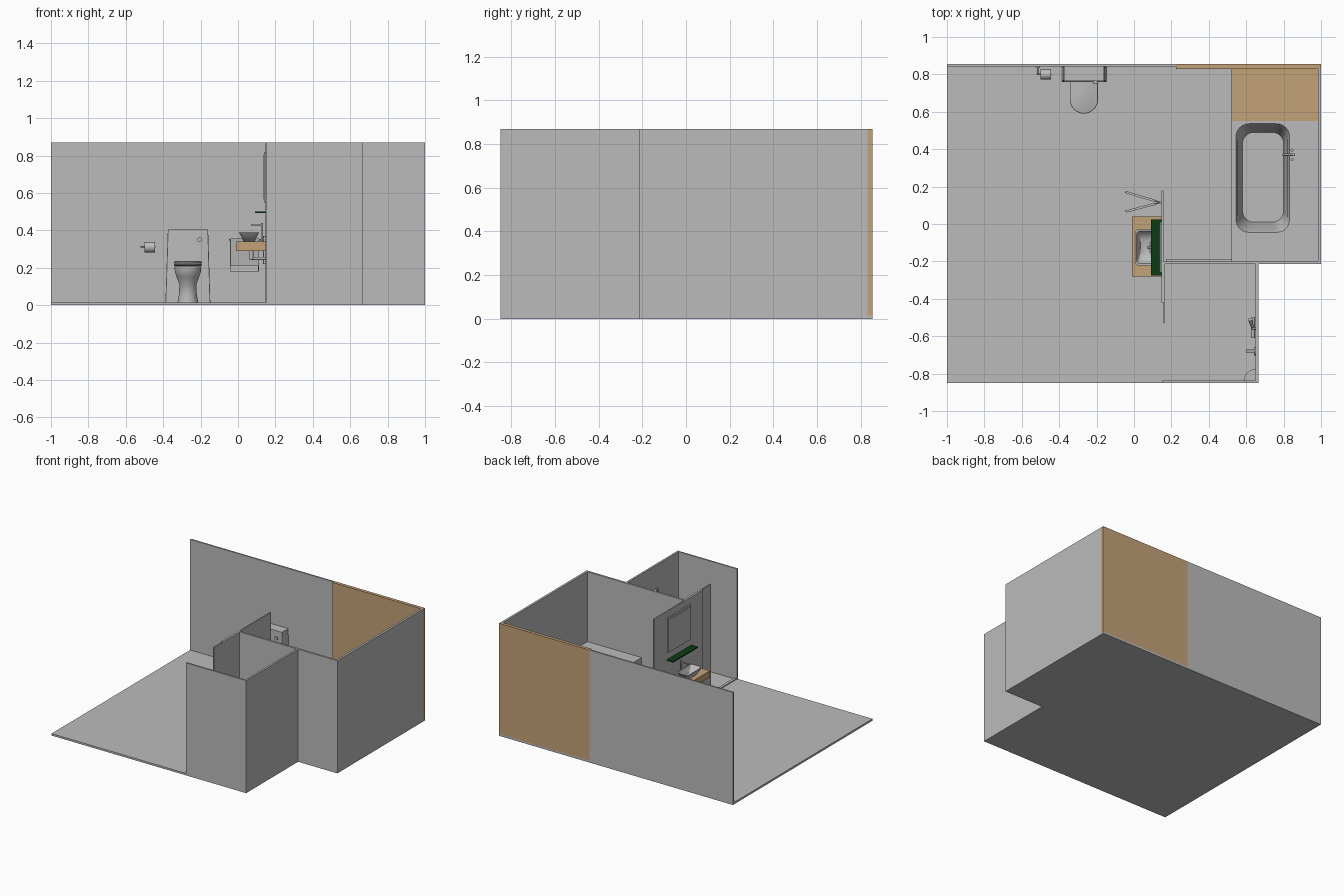
import bpy, bmesh, math
from mathutils import Vector

if "Cube" in bpy.data.objects:
    bpy.data.objects.remove(bpy.data.objects["Cube"])

def material(name, c):
    m = bpy.data.materials.new(name)
    m.diffuse_color = (*c, 1)
    m.use_nodes = True
    m.node_tree.nodes["Principled BSDF"].inputs["Base Color"].default_value = m.diffuse_color
    return m

GREY = material("plain grey", (0.5, 0.5, 0.5))
WOOD = material("light wood", (0.55, 0.36, 0.19))
GREEN = material("dark green", (0.003, 0.046, 0.006))

def finish(name, bm, mat, smooth=False):
    bmesh.ops.recalc_face_normals(bm, faces=bm.faces)
    me = bpy.data.meshes.new(name)
    bm.to_mesh(me)
    bm.free()
    me.materials.append(mat)
    ob = bpy.data.objects.new(name, me)
    bpy.context.collection.objects.link(ob)
    if smooth:
        bpy.context.view_layer.objects.active = ob
        ob.select_set(True)
        bpy.ops.object.shade_smooth_by_angle(angle=math.radians(40))
        ob.select_set(False)
    return ob

def box(name, x0, x1, y0, y1, z0, z1, mat=GREY):
    bm = bmesh.new()
    bmesh.ops.create_cube(bm, size=1)
    for v in bm.verts:
        v.co = ((x0 + x1) / 2 + v.co.x * (x1 - x0), (y0 + y1) / 2 + v.co.y * (y1 - y0),
                (z0 + z1) / 2 + v.co.z * (z1 - z0))
    return finish(name, bm, mat)

def rod(name, a, b, r, r2=None, n=16, mat=GREY):
    a, b = Vector(a), Vector(b)
    bm = bmesh.new()
    bmesh.ops.create_cone(bm, cap_ends=True, segments=n, radius1=r,
                          radius2=r if r2 is None else r2, depth=(b - a).length)
    q = (b - a).to_track_quat('Z', 'Y')
    for v in bm.verts:
        v.co = q @ v.co + (a + b) / 2
    return finish(name, bm, mat, True)

def rounded(x0, x1, y0, y1, r, z, n=6):
    """Loop of a rounded rectangle at height z."""
    pts = []
    for cx, cy, a in ((x1 - r, y1 - r, 0), (x0 + r, y1 - r, 90), (x0 + r, y0 + r, 180), (x1 - r, y0 + r, 270)):
        for i in range(n + 1):
            t = math.radians(a + 90 * i / n)
            pts.append((cx + r * math.cos(t), cy + r * math.sin(t), z))
    return pts

def loft(name, loops, mat=GREY, first=True, last=True):
    bm = bmesh.new()
    rings = [[bm.verts.new(p) for p in l] for l in loops]
    for a, b in zip(rings, rings[1:]):
        for i in range(len(a)):
            j = (i + 1) % len(a)
            bm.faces.new((a[i], a[j], b[j], b[i]))
    if first:
        bm.faces.new(rings[0])
    if last:
        bm.faces.new(rings[-1])
    return finish(name, bm, mat, True)

# Stepped floor slab
H, F = 0.87, 0.015
bm = bmesh.new()
outline = [(-1, -.85), (.665, -.85), (.665, -.215), (1, -.215), (1, .855), (-1, .855)]
f = bm.faces.new([bm.verts.new((x, y, 0)) for x, y in outline])
top = bmesh.ops.extrude_face_region(bm, geom=[f])["geom"]
for v in top:
    if isinstance(v, bmesh.types.BMVert):
        v.co.z = F
finish("floor", bm, GREY)

# Walls
box("back_wall", -1, .225, .843, .855, F, H)
box("wood_back_wall", .225, 1, .83, .855, F, H, WOOD)
box("right_wall", .983, 1, -.215, .83, F, H)
box("shower_back_wall", .15, 1, -.215, -.2, F, H)
box("shower_right_wall", .65, .665, -.85, -.215, F, H)
box("shower_front_wall", .15, .65, -.85, -.838, F, H)
box("vanity_partition", .148, .158, -.42, .18, F, H)
box("shower_panel", .158, .165, -.53, -.2, F, H)
box("shower_threshold", .155, .175, -.838, -.215, F, .022)
box("skirting", .17, .52, -.2, -.19, F, .035)

# Bath set in a raised surround, with wood bench behind
D = .33
loft("bathtub", [rounded(.52, .855, -.065, .55, .0005, F), rounded(.52, .855, -.065, .55, .0005, D),
                 rounded(.545, .832, -.045, .536, .07, D), rounded(.555, .822, -.03, .52, .07, D - .03),
                 rounded(.58, .8, .01, .49, .06, .14)], first=False)
box("bath_end_deck", .52, .983, -.2, -.065, F, D)
box("bath_side_ledge", .855, .983, -.065, .55, F, D)
box("wood_bench", .52, .983, .55, .83, F, D, WOOD)
rod("bath_spout", (.86, .37, D + .035), (.795, .37, D + .035), .006)
rod("bath_spout_post", (.855, .37, D), (.855, .37, D + .04), .007)
for s in (-1, 1):
    rod("bath_tap", (.845, .37 + s * .025, D), (.845, .37 + s * .025, D + .025), .008)

# Vanity counter, basin, shelf and mirror
box("counter", -.01, .148, -.28, .04, .29, .34, WOOD)
loft("basin", [rounded(.03, .09, -.17, -.08, .015, .34), rounded(.018, .1, -.205, -.045, .018, .365),
               rounded(.006, .112, -.222, -.028, .02, .388), rounded(.014, .104, -.212, -.038, .017, .388),
               rounded(.024, .094, -.195, -.055, .015, .362), rounded(.034, .086, -.165, -.085, .012, .347)])
rod("basin_tap_post", (.128, -.125, .34), (.128, -.125, .44), .006)
rod("basin_tap_spout", (.132, -.125, .43), (.07, -.125, .43), .005)
rod("basin_drain", (.07, -.125, .29), (.07, -.125, .245), .012)
rod("basin_drain_pipe", (.07, -.125, .25), (.148, -.125, .25), .008)
box("shelf", .09, .146, -.275, .025, .492, .5, GREEN)
box("mirror_frame", .14, .148, -.26, .012, .55, .82)
box("mirror_glass", .137, .14, -.245, -.003, .565, .805)

# Swing towel rail with two hanging towels
def towel(name, a, b, z0, z1, t):
    d = Vector((b[0] - a[0], b[1] - a[1]))
    n = Vector((-d.y, d.x)).normalized() * t
    base = [(a[0] + n.x, a[1] + n.y), (b[0] + n.x, b[1] + n.y), (b[0] - n.x, b[1] - n.y), (a[0] - n.x, a[1] - n.y)]
    loft(name, [[(x, y, z) for x, y in base] for z in (z0, z1)])

rod("towel_pivot", (.142, .115, .22), (.142, .115, .37), .007)
for y, z in ((.17, .18), (.067, .21)):
    rod("towel_bar", (.142, .115, .35), (-.047, y, .35), .004)
    end = Vector((-.042, y))
    root = Vector((.11, .115 + (y - .115) * .17))
    towel("towel", end, root, z, .357, .006)

# Toilet: tapered tank, pedestal bowl, seat and flush button
loft("toilet_tank", [rounded(-.388, -.148, .76, .843, .004, F), rounded(-.375, -.16, .765, .843, .004, .405)])
rod("flush_button", (-.205, .768, .35), (-.205, .752, .35), .013)

def bowl_loop(w, front, z, back=.77):
    """D-shaped loop: round in front, straight at the back."""
    c, r = -.268, w / 2
    arc = [(c - r * math.cos(math.pi * i / 20), front + r - r * math.sin(math.pi * i / 20), z) for i in range(21)]
    return arc + [(c + r, back, z), (c - r, back, z)]

loft("toilet_bowl", [bowl_loop(.11, .645, F), bowl_loop(.095, .65, .06), bowl_loop(.09, .645, .11),
                     bowl_loop(.12, .618, .15), bowl_loop(.14, .6, .18), bowl_loop(.142, .597, .208)])
loft("toilet_seat", [bowl_loop(.142, .595, .21), bowl_loop(.15, .59, .214), bowl_loop(.15, .59, .218),
                     bowl_loop(.142, .594, .22)])
loft("toilet_lid", [bowl_loop(.145, .593, .222), bowl_loop(.15, .59, .226), bowl_loop(.148, .591, .232),
                    bowl_loop(.13, .6, .236)])

# Toilet roll holder
rod("paper_roll", (-.5, .8, .31), (-.443, .8, .31), .028, n=24)
rod("roll_spindle", (-.52, .8, .313), (-.44, .8, .313), .004)
rod("roll_arm", (-.515, .8, .313), (-.515, .843, .313), .004)
rod("roll_plate", (-.515, .836, .313), (-.515, .843, .313), .012)

# Shower fittings on the right shower wall
rod("shower_rail", (.632, -.56, .4), (.632, -.56, .7), .005)
for z in (.41, .69):
    rod("rail_bracket", (.632, -.56, z), (.65, -.56, z), .006)
rod("hand_shower", (.635, -.56, .66), (.622, -.51, .7), .006, .012)
rod("shower_mixer", (.636, -.61, .38), (.636, -.5, .38), .01)
rod("shower_valve", (.65, -.68, .48), (.6, -.68, .48), .008)
rod("valve_plate", (.65, -.68, .48), (.642, -.68, .48), .022)

# Quarter-round corner shelf
arc = [(.65 - .062 * math.cos(math.pi * i / 24), -.838 + .062 * math.sin(math.pi * i / 24)) for i in range(13)]
loft("corner_shelf", [[(x, y, z) for x, y in arc + [(.65, -.838)]] for z in (.4, .415)])
